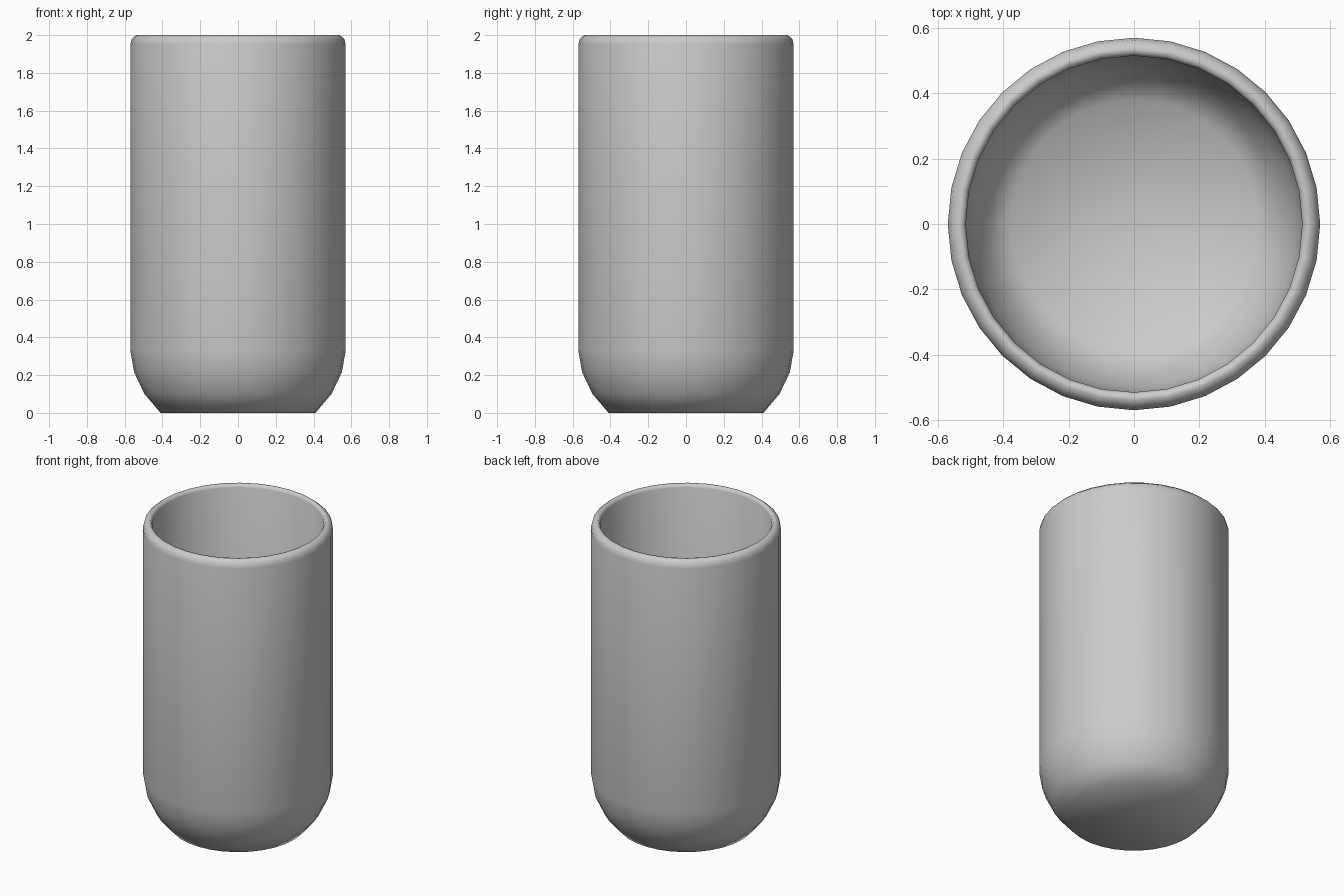
import bpy
import bmesh
import math

if "Cube" in bpy.data.objects:
    bpy.data.objects.remove(bpy.data.objects["Cube"])

SIDES = 32

# (radius, height) from the outer base, over the rim, down to the inner floor
profile = [
    (0.41, 0.0), (0.495, 0.10), (0.55, 0.215), (0.57, 0.33),
    (0.57, 1.95), (0.563, 1.98), (0.54, 2.0), (0.523, 1.997), (0.515, 1.98),
    (0.515, 0.33), (0.497, 0.235), (0.452, 0.135), (0.38, 0.055),
]

# Lathe the cup wall
bm = bmesh.new()
rings = []
for r, z in profile:
    rings.append([bm.verts.new((r * math.cos(2 * math.pi * i / SIDES),
                                r * math.sin(2 * math.pi * i / SIDES), z))
                  for i in range(SIDES)])
for low, high in zip(rings, rings[1:]):
    for i in range(SIDES):
        j = (i + 1) % SIDES
        bm.faces.new((low[i], low[j], high[j], high[i]))

# Outer base and inner floor
bm.faces.new(list(reversed(rings[0])))
floor = bm.faces.new(rings[-1])
bmesh.ops.poke(bm, faces=[floor])
for f in bm.faces:
    f.smooth = True

mesh = bpy.data.meshes.new("cup")
bm.to_mesh(mesh)
bm.free()
cup = bpy.data.objects.new("cup", mesh)
bpy.context.collection.objects.link(cup)
